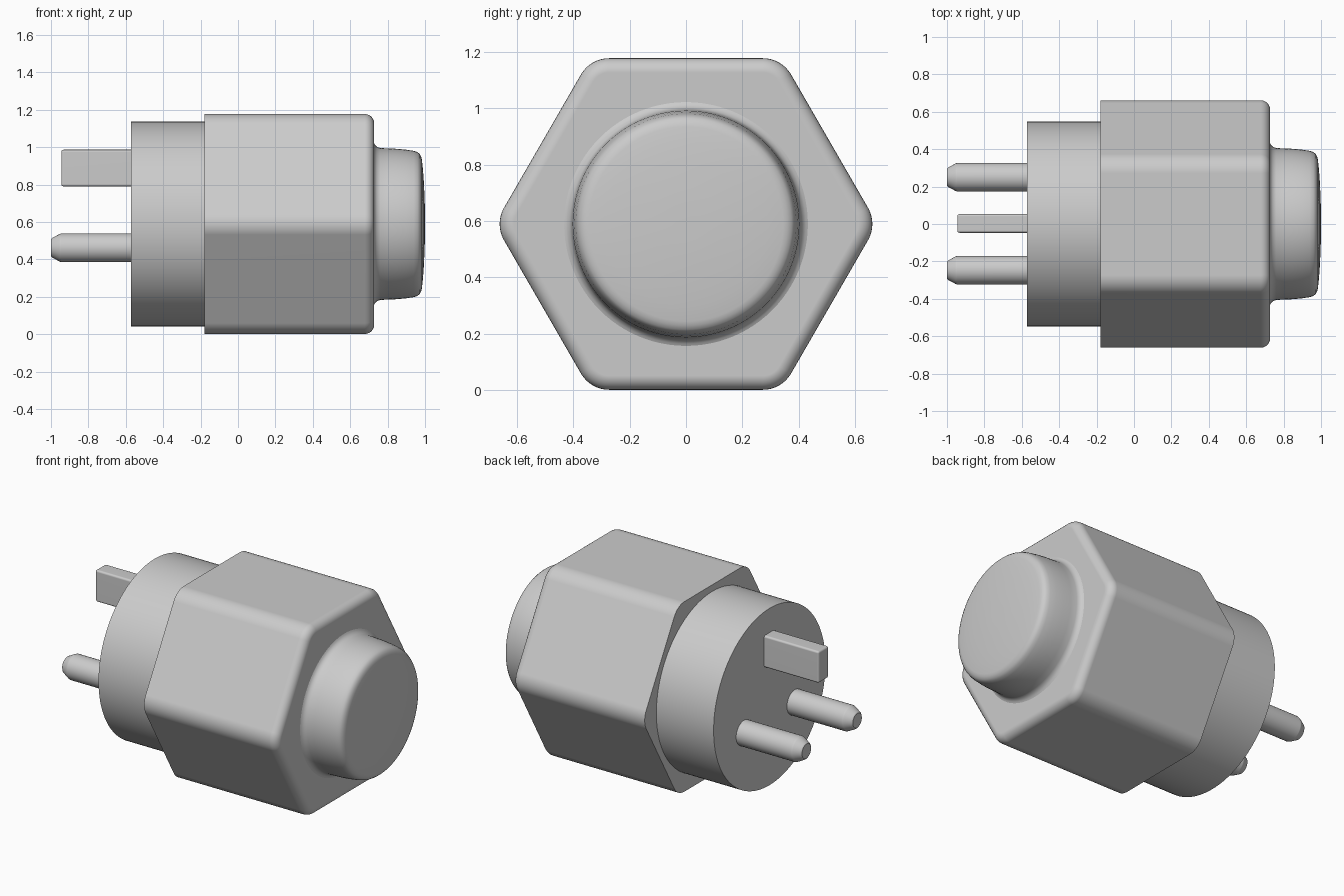
import bpy, bmesh
from math import sin, cos, pi, radians, sqrt

if "Cube" in bpy.data.objects:
    bpy.data.objects.remove(bpy.data.objects["Cube"])

CZ = 0.589  # height of the main axis


def finish(name, bm, angle=35):
    bmesh.ops.recalc_face_normals(bm, faces=bm.faces)
    me = bpy.data.meshes.new(name)
    bm.to_mesh(me)
    bm.free()
    ob = bpy.data.objects.new(name, me)
    bpy.context.collection.objects.link(ob)
    bpy.ops.object.select_all(action='DESELECT')
    ob.select_set(True)
    bpy.context.view_layer.objects.active = ob
    bpy.ops.object.shade_smooth_by_angle(angle=radians(angle))
    mod = ob.modifiers.new("Weighted normals", 'WEIGHTED_NORMAL')
    mod.keep_sharp = True
    return ob


def loft(name, sections, y=0.0, z=CZ):
    """Skin (x, outline) sections along x and cap both ends."""
    bm = bmesh.new()
    rings = [[bm.verts.new((x, y + a, z + b)) for a, b in pts] for x, pts in sections]
    n = len(rings[0])
    for r0, r1 in zip(rings, rings[1:]):
        for i in range(n):
            j = (i + 1) % n
            bm.faces.new((r0[i], r0[j], r1[j], r1[i]))
    bm.faces.new(rings[0])
    bm.faces.new(rings[-1])
    return finish(name, bm)


def circle(r, n=96):
    return [(r * cos(2 * pi * i / n), r * sin(2 * pi * i / n)) for i in range(n)]


def lathe(name, profile, n=96, **kw):
    return loft(name, [(x, circle(r, n)) for x, r in profile], **kw)


APOTHEM, CORNER = 0.588, 0.115


def rounded_hex(inset, seg=8):
    """Hexagon with rounded corners, offset inwards by inset."""
    inner = (APOTHEM - CORNER) * 2 / sqrt(3)
    r = CORNER - inset
    pts = []
    for k in range(6):
        c = k * pi / 3
        for s in range(seg + 1):
            a = c - pi / 6 + s * pi / 3 / seg
            pts.append((inner * cos(c) + r * cos(a), inner * sin(c) + r * sin(a)))
    return pts


# hexagonal body with a rounded front rim
F = 0.05
body = [(-0.18, rounded_hex(0))]
for i in range(7):
    t = i / 6 * pi / 2
    body.append((0.728 - F + F * sin(t), rounded_hex(F - F * cos(t))))
loft("hex_body", body)

# rear collar
lathe("rear_collar", [(-0.572, 0.547), (-0.175, 0.547)], 128)

# front knob: flared base, slight taper, rounded rim, gently domed face
lathe("front_knob", [(0.725, 0.44), (0.731, 0.425), (0.742, 0.413), (0.76, 0.406),
                     (0.80, 0.404), (0.85, 0.402), (0.90, 0.397), (0.94, 0.391),
                     (0.96, 0.384), (0.972, 0.374), (0.979, 0.360), (0.983, 0.345),
                     (0.989, 0.29), (0.994, 0.22), (0.998, 0.13), (1.0, 0.04)])

# two round pins with tapered tips
for side, y in (("left", 0.25), ("right", -0.247)):
    lathe(f"round_pin_{side}", [(-1.0, 0.044), (-0.994, 0.052), (-0.955, 0.073),
                                (-0.945, 0.077), (-0.56, 0.077)], 48, y=y, z=0.462)

# flat pin with softened edges
bm = bmesh.new()
bmesh.ops.create_cube(bm, size=1)
for v in bm.verts:
    v.co = (-0.7525 + v.co.x * 0.385, 0.003 + v.co.y * 0.10, 0.888 + v.co.z * 0.196)
bmesh.ops.bevel(bm, geom=bm.edges[:], offset=0.012, segments=3, profile=0.5, affect='EDGES')
finish("flat_pin", bm)
